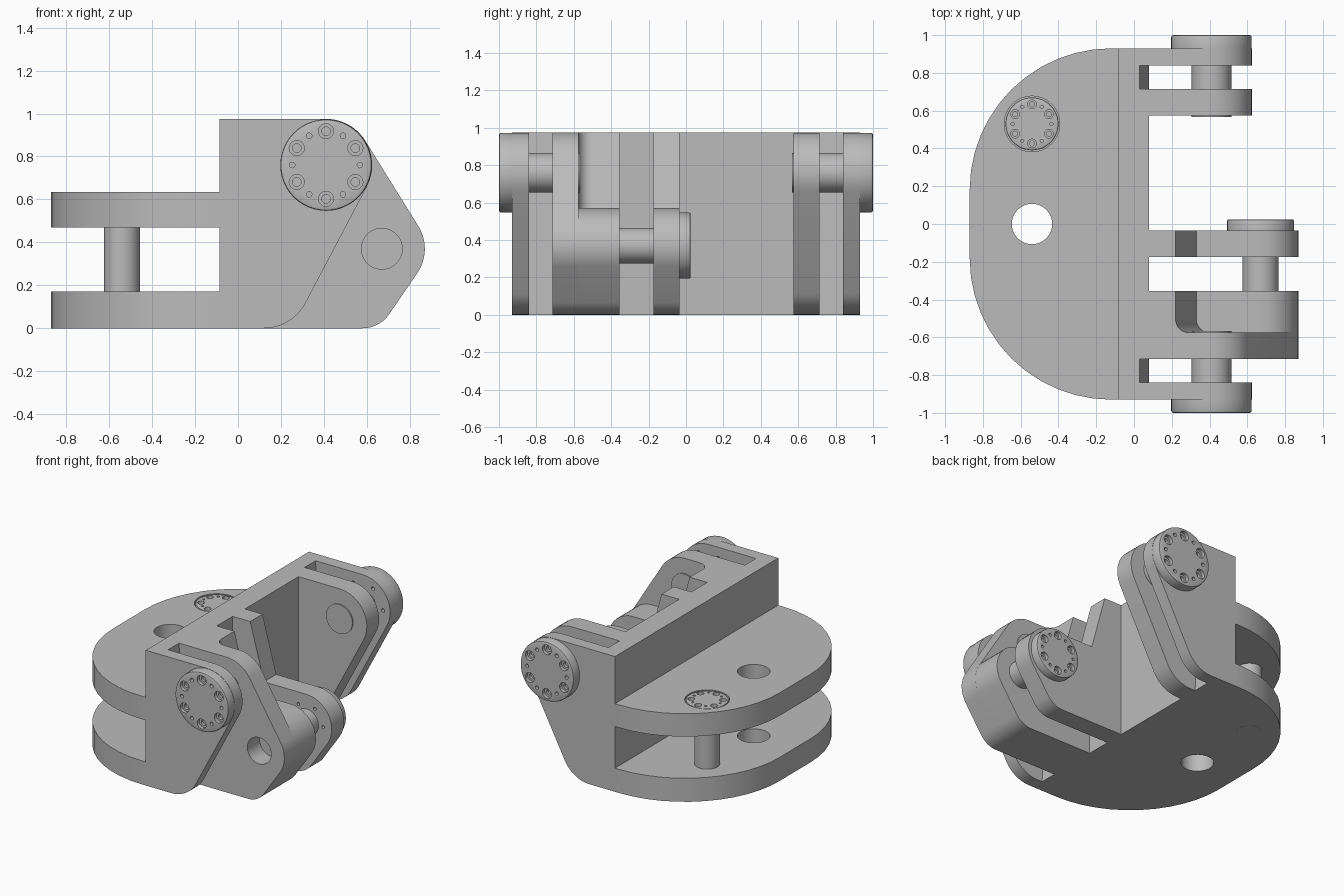
import bpy, bmesh
from math import cos, sin, radians
from mathutils import Vector, Matrix

if "Cube" in bpy.data.objects:
    bpy.data.objects.remove(bpy.data.objects["Cube"])

grey = bpy.data.materials.new("machined grey")
grey.use_nodes = True
grey.diffuse_color = (0.5, 0.5, 0.5, 1)
grey.node_tree.nodes["Principled BSDF"].inputs["Base Color"].default_value = (0.5, 0.5, 0.5, 1)


def finish(name, bm):
    bmesh.ops.recalc_face_normals(bm, faces=bm.faces)
    mesh = bpy.data.meshes.new(name)
    bm.to_mesh(mesh)
    bm.free()
    mesh.materials.append(grey)
    obj = bpy.data.objects.new(name, mesh)
    bpy.context.collection.objects.link(obj)
    return obj


def activate(obj):
    bpy.ops.object.select_all(action='DESELECT')
    obj.select_set(True)
    bpy.context.view_layer.objects.active = obj


def prism(name, pts, plane, a, b, shift=(0, 0, 0)):
    """Extrude a 2D outline from a to b; plane is 'xz' or 'xy'."""
    bm = bmesh.new()
    place = (lambda p: (p[0], a, p[1])) if plane == 'xz' else (lambda p: (p[0], p[1], a))
    step = Vector((0, b - a, 0)) if plane == 'xz' else Vector((0, 0, b - a))
    face = bm.faces.new([bm.verts.new(place(p)) for p in pts])
    top = bmesh.ops.extrude_face_region(bm, geom=[face])["geom"]
    bmesh.ops.translate(bm, vec=step + Vector(shift),
                        verts=[v for v in top if isinstance(v, bmesh.types.BMVert)])
    return finish(name, bm)


def arc(cx, cy, r, start, end, n=12):
    angles = [radians(start + (end - start) * i / n) for i in range(n + 1)]
    return [(cx + r * cos(t), cy + r * sin(t)) for t in angles]


def cylinder(name, start, end, r, bevel=0, sides=48):
    start, end = Vector(start), Vector(end)
    axis = end - start
    turn = axis.to_track_quat('Z', 'Y').to_matrix().to_4x4()
    bm = bmesh.new()
    bmesh.ops.create_cone(bm, cap_ends=True, segments=sides, radius1=r, radius2=r,
                          depth=axis.length,
                          matrix=Matrix.Translation((start + end) / 2) @ turn)
    if bevel:
        rim = [e for e in bm.edges
               if all((v.co - end).dot(axis) > -1e-5 for v in e.verts)]
        bmesh.ops.bevel(bm, geom=rim, offset=bevel, segments=2, profile=0.5, affect='EDGES')
    return finish(name, bm)


def cut(obj, cutters):
    """Subtract a list of separate cutters, then delete them."""
    activate(cutters[0])
    for c in cutters:
        c.hide_render = True
        c.select_set(True)
    if len(cutters) > 1:
        bpy.ops.object.join()
    tool = cutters[0]
    activate(obj)
    mod = obj.modifiers.new("cut", 'BOOLEAN')
    mod.operation = 'DIFFERENCE'
    mod.solver = 'EXACT'
    mod.object = tool
    bpy.ops.object.modifier_apply(modifier=mod.name)
    bpy.data.objects.remove(tool)


def bolt_head(name, base, face, r, support=None):
    """Pin cap with six stepped bolt holes and six small through holes."""
    base, face = Vector(base), Vector(face)
    out = (face - base).normalized()
    cap = cylinder(name, base, face, r, bevel=r * 0.05)
    side = Vector((1, 0, 0))
    up = Vector((0, 0, 1)) if abs(out.y) > 0.5 else Vector((0, 1, 0))

    def ring(radius, depth, offset):
        tools = []
        for i in range(6):
            t = radians(offset + 60 * i)
            p = face + (side * cos(t) + up * sin(t)) * r * 0.74
            tools.append(cylinder("hole_cutter", p - out * depth, p + out * 0.02,
                                  radius * r, sides=20))
        return tools

    cut(cap, ring(0.165, 0.025, 30))
    cut(cap, ring(0.095, 0.045, 30))
    cut(cap, ring(0.06, 0.3, 0))
    if support:
        cut(support, ring(0.06, 0.3, 0))
    return cap


# Two rounded base plates
plate = ([(-0.085, 0.93)] + arc(-0.12, 0.18, 0.75, 90, 180)
         + arc(-0.12, -0.18, 0.75, 180, 270) + [(-0.085, -0.93)])
for name, z0, z1 in (("lower_plate", 0, 0.17), ("upper_plate", 0.47, 0.635)):
    obj = prism(name, plate, 'xy', z0, z1)
    tools = [cylinder("bore_cutter", (-0.54, 0, z0 - 0.1), (-0.54, 0, z1 + 0.1), 0.107)]
    if name == "upper_plate":
        tools.append(cylinder("seat_cutter", (-0.54, 0.53, z1 - 0.06),
                              (-0.54, 0.53, z1 + 0.1), 0.147))
    cut(obj, tools)

# Vertical pin between the plates with a flush cap
cylinder("vertical_pin", (-0.54, 0.53, 0.17), (-0.54, 0.53, 0.47), 0.083)
cylinder("vertical_pin_end", (-0.54, 0.53, 0.1), (-0.54, 0.53, -0.001), 0.083)
bolt_head("vertical_pin_cap", (-0.54, 0.53, 0.575), (-0.54, 0.53, 0.635), 0.14)

# Upright cross block with a sloping slot near each end
wall = [(-0.085, 0), (0.08, 0), (0.08, 0.975), (-0.085, 0.975)]
block = prism("cross_block", wall, 'xz', -0.93, 0.93)
slot = [(0.024, 1.1), (0.084, -0.1), (0.3, -0.1), (0.3, 1.1)]
cut(block, [prism("slot_cutter", slot, 'xz', s * 0.715, s * 0.84) for s in (-1, 1)])

# Arm outlines
upper_eye, lower_eye = (0.41, 0.76), (0.67, 0.37)
short_arm = ([(0.08, 0)] + arc(0.12, 0.22, 0.22, -90, -28)
             + arc(*upper_eye, 0.215, -28, 90) + [(0.08, 0.975)])
foot = [(0.08, 0)] + arc(0.58, 0.15, 0.15, -90, -34)
long_arm = (foot + arc(*lower_eye, 0.2, -34, 32)
            + arc(*upper_eye, 0.215, 32, 90) + [(0.08, 0.975)])
low_arm = (foot + arc(*lower_eye, 0.2, -34, 90)
           + [(0.33, 0.57), (0.22, 0.975), (0.08, 0.975)])

# Upper clevis at each end: two arms, pin and cap
for side, s in (("left", 1), ("right", -1)):
    x, z = upper_eye
    tag = "back" if s > 0 else "front"
    outer = prism(tag + "_outer_arm", short_arm, 'xz', s * 0.84, s * 0.93)
    inner = prism(tag + "_inner_arm", short_arm if s > 0 else long_arm,
                  'xz', s * 0.575, s * 0.715)
    cylinder(tag + "_pin", (x, s * 0.85, z), (x, s * 0.567, z), 0.105)
    bolt_head(tag + "_pin_cap", (x, s * 0.93, z), (x, s, z), 0.213, outer)
    if s < 0:
        x, z = lower_eye
        cut(inner, [cylinder("bore_cutter", (x, -0.8, z), (x, -0.5, z), 0.095)])

# Lower clevis: thick boss, thin arm, pin and cap
prism("lower_boss", low_arm, 'xz', -0.575, -0.355)
thin_arm = prism("lower_thin_arm", low_arm, 'xz', -0.175, -0.035)
x, z = lower_eye
cylinder("lower_pin", (x, -0.36, z), (x, -0.17, z), 0.095)
bolt_head("lower_pin_cap", (x, -0.035, z), (x, 0.025, z), 0.177, thin_arm)

# Fillet between the sloping step and the long arm
corner = [(0.329, -0.575)] + arc(0.40, -0.505, 0.07, 270, 180, 8) + [(0.329, -0.505)]
prism("step_fillet", corner, 'xy', 0.57, 0.975, shift=(-0.11, 0, 0))

# Smooth round surfaces, keep machined edges sharp
for obj in [o for o in bpy.context.scene.objects if o.type == 'MESH']:
    activate(obj)
    bpy.ops.object.shade_smooth_by_angle(angle=radians(30))
bpy.ops.object.select_all(action='DESELECT')
